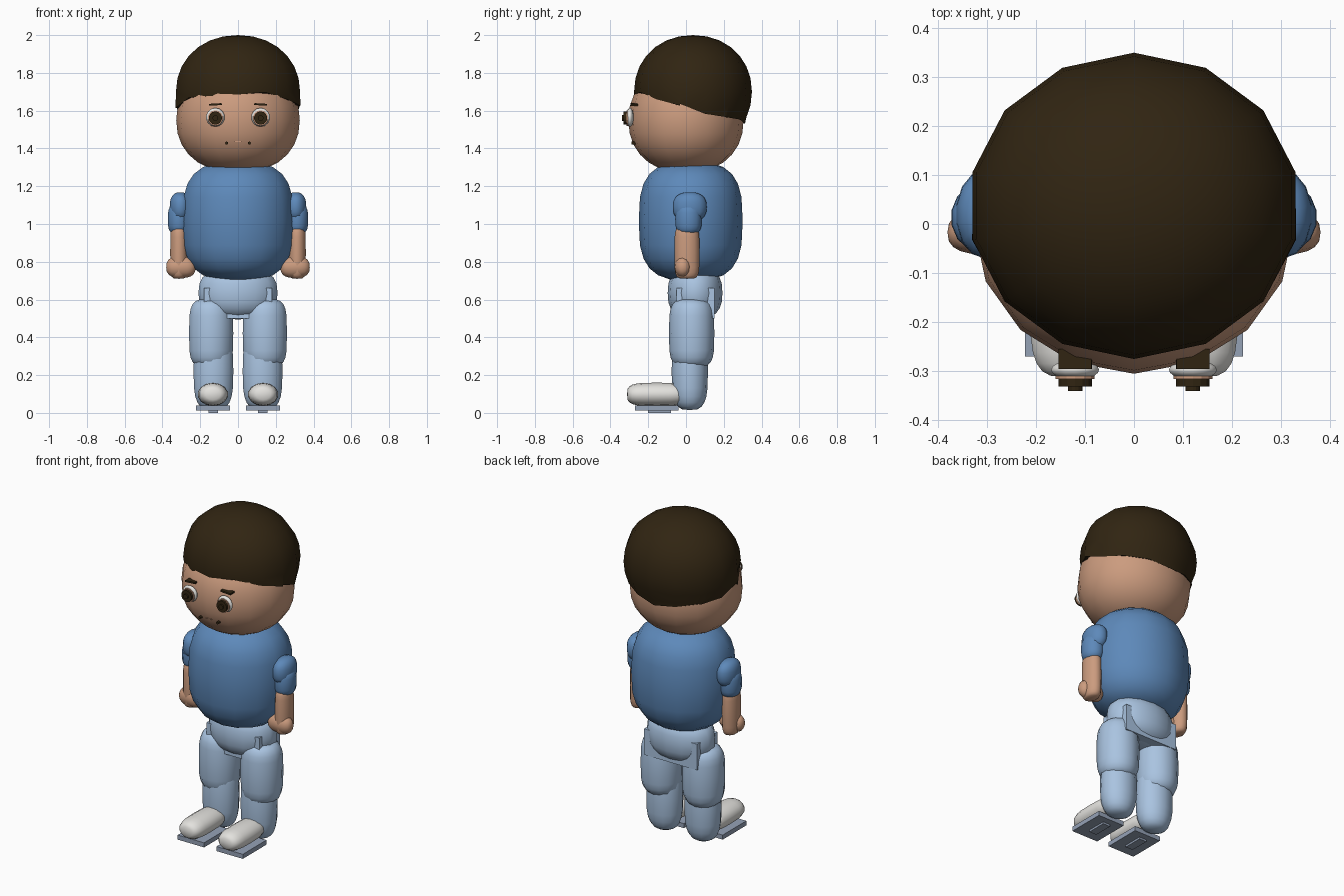
import bpy, bmesh, math, random
from mathutils import Vector, Matrix

if "Cube" in bpy.data.objects:
    bpy.data.objects.remove(bpy.data.objects["Cube"])

random.seed(3)


def material(name, rgb):
    m = bpy.data.materials.new(name)
    m.diffuse_color = (*rgb, 1)
    m.use_nodes = True
    m.node_tree.nodes["Principled BSDF"].inputs["Base Color"].default_value = m.diffuse_color
    return m


HAIR = material("dark brown", (0.030, 0.018, 0.006))
SKIN = material("skin", (0.60, 0.33, 0.21))
BLUE = material("shirt blue", (0.11, 0.25, 0.49))
DENIM = material("pale denim", (0.40, 0.55, 0.75))
WHITE = material("off white", (0.77, 0.76, 0.73))
SOLE = material("sole grey", (0.30, 0.36, 0.47))


def finish(name, bm, mat, smooth):
    bmesh.ops.recalc_face_normals(bm, faces=bm.faces)
    me = bpy.data.meshes.new(name)
    bm.to_mesh(me)
    bm.free()
    me.materials.append(mat)
    for p in me.polygons:
        p.use_smooth = smooth
    ob = bpy.data.objects.new(name, me)
    bpy.context.collection.objects.link(ob)
    return ob


def rounded_bm(c, r, power, seg, rings, axis="Z"):
    """Ellipsoid whose ends get squarer as power rises above 2."""
    bm = bmesh.new()
    bmesh.ops.create_uvsphere(bm, u_segments=seg, v_segments=rings, radius=1)
    rot = {"Z": Matrix(), "X": Matrix.Rotation(math.pi / 2, 4, "Y"),
           "Y": Matrix.Rotation(math.pi / 2, 4, "X")}[axis]
    for v in bm.verts:
        flat = math.hypot(v.co.x, v.co.y)
        if flat > 1e-5:
            k = flat ** (2 / power) / flat
            v.co.x *= k
            v.co.y *= k
        v.co.z = math.copysign(abs(v.co.z) ** (2 / power), v.co.z)
        p = rot @ v.co
        v.co = Vector(c) + Vector((p.x * r[0], p.y * r[1], p.z * r[2]))
    return bm


def rounded(name, c, r, mat, power=2.0, seg=14, rings=12, axis="Z"):
    return finish(name, rounded_bm(c, r, power, seg, rings, axis), mat, True)


def box(name, lo, hi, mat, tilt=0.0):
    bm = bmesh.new()
    lo, hi = Vector(lo), Vector(hi)
    bmesh.ops.create_cube(bm, size=1)
    m = (Matrix.Translation((lo + hi) / 2) @ Matrix.Rotation(tilt, 4, "Y")
         @ Matrix.Diagonal((*(hi - lo), 1)))
    bm.transform(m)
    return finish(name, bm, mat, False)


def disc(name, x, z, y0, y1, r, mat):
    """Short cylinder facing the front."""
    bm = bmesh.new()
    bmesh.ops.create_cone(bm, cap_ends=True, segments=14, radius1=r, radius2=r,
                          depth=abs(y1 - y0))
    bm.transform(Matrix.Translation((x, (y0 + y1) / 2, z))
                 @ Matrix.Rotation(math.pi / 2, 4, "X"))
    return finish(name, bm, mat, False)


# Head
rounded("head", (0, 0, 1.55), (0.327, 0.305, 0.28), SKIN, 2.2, 16, 14)

# Hair cap, cut by a plane that drops toward the back, with a ragged rim
bm = rounded_bm((0, 0.037, 1.70), (0.337, 0.312, 0.30), 2.1, 14, 14)
slope = 0.27
cut = bmesh.ops.bisect_plane(
    bm, geom=bm.verts[:] + bm.edges[:] + bm.faces[:],
    plane_co=(0, 0, 1.62), plane_no=Vector((0, slope, 1)).normalized(),
    clear_inner=True)
for v in bm.verts:
    if abs(v.co.z - 1.62 + slope * v.co.y) < 1e-4:
        v.co.z += random.uniform(-0.014, 0.012)
        # keep the sides and back just outside the head
        if v.co.y > -0.15:
            f = (v.co.x / 0.332) ** 2 + (v.co.y / 0.312) ** 2
            k = max(1.0, 1 / math.sqrt(f))
            v.co.x *= k
            v.co.y *= k
bmesh.ops.holes_fill(bm, edges=[e for e in bm.edges if e.is_boundary])
hair = finish("hair", bm, HAIR, True)
hair.data.set_sharp_from_angle(angle=math.radians(50))

# Torso and hips
rounded("shirt", (0, 0.025, 1.015), (0.302, 0.275, 0.315), BLUE, 3.0)
rounded("hips", (0, 0.048, 0.635), (0.215, 0.145, 0.14), DENIM, 2.6)
box("hip_panel", (-0.18, -0.05, 0.50), (0.18, 0.15, 0.66), DENIM)

# Mouth line
box("mouth_line", (-0.02, -0.287, 1.435), (0.02, -0.275, 1.439), SKIN)

for side, s in (("left", -1), ("right", 1)):
    # Face details
    ex, ez = s * 0.12, 1.565
    rounded(side + "_eye", (ex, -0.297, ez), (0.05, 0.02, 0.05), WHITE, 2, 14, 10, "Y")
    disc(side + "_eye_rim", ex, ez - 0.004, -0.300, -0.316, 0.041, SKIN)
    disc(side + "_pupil", ex, ez - 0.004, -0.300, -0.331, 0.035, HAIR)
    disc(side + "_pupil_center", ex, ez - 0.004, -0.330, -0.340, 0.015, HAIR)
    box(side + "_brow", (s * 0.12 - 0.034, -0.295, 1.628),
        (s * 0.12 + 0.034, -0.255, 1.638), HAIR, s * 0.06)
    disc(side + "_mouth_corner", s * 0.06, 1.428, -0.26, -0.288, 0.008, HAIR)

    # Arms
    rounded(side + "_shoulder", (s * 0.305, 0.02, 1.09), (0.058, 0.09, 0.078), BLUE, 2.5)
    rounded(side + "_sleeve", (s * 0.313, 0.013, 1.025), (0.06, 0.07, 0.08), BLUE, 3.2)
    rounded(side + "_forearm", (s * 0.313, 0.005, 0.85), (0.047, 0.066, 0.14), SKIN, 5)
    rounded(side + "_hand", (s * 0.302, -0.017, 0.772), (0.078, 0.045, 0.058), SKIN,
            2.6, 12, 10, "X")

    # Legs
    rounded(side + "_thigh", (s * 0.142, 0.03, 0.422), (0.12, 0.12, 0.182), DENIM, 4)
    rounded(side + "_shin", (s * 0.13, 0.02, 0.22), (0.108, 0.096, 0.205), DENIM, 3.2)

    # Shoes
    rounded(side + "_shoe", (s * 0.133, -0.155, 0.098), (0.081, 0.157, 0.062), WHITE,
            3.6, 14, 12, "Y")
    box(side + "_sole", (s * 0.132 - 0.09, -0.27, 0.012),
        (s * 0.132 + 0.09, -0.04, 0.04), SOLE)
    box(side + "_sole_tread", (s * 0.132 - 0.025, -0.20, 0.0),
        (s * 0.132 + 0.025, -0.08, 0.014), SOLE)
